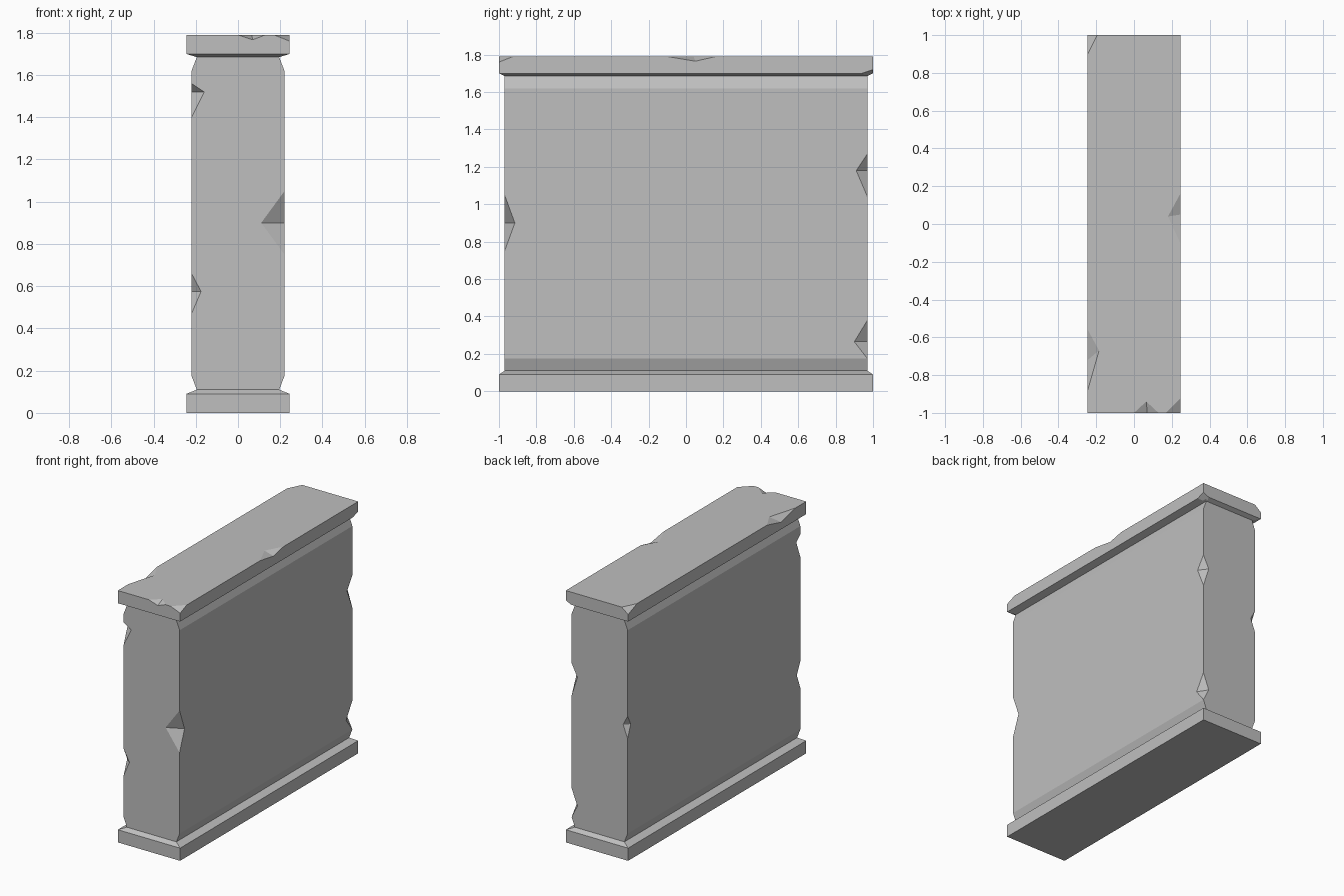
import bpy
import bmesh
from mathutils import Vector

default = bpy.data.objects.get("Cube")
if default:
    bpy.data.objects.remove(default, do_unlink=True)

stone = bpy.data.materials.new("grey stone")
stone.use_nodes = True
GREY = (0.52, 0.52, 0.52, 1)
stone.diffuse_color = GREY
stone.node_tree.nodes["Principled BSDF"].inputs["Base Color"].default_value = GREY


def loft(name, sections):
    """Stack rectangles (half x, half y, z) into a closed solid."""
    bm = bmesh.new()
    rings = [[bm.verts.new((sx * hx, sy * hy, z))
              for sx, sy in ((-1, -1), (1, -1), (1, 1), (-1, 1))]
             for hx, hy, z in sections]
    for low, high in zip(rings, rings[1:]):
        for i in range(4):
            j = (i + 1) % 4
            bm.faces.new((low[i], low[j], high[j], high[i]))
    bm.faces.new(rings[0][::-1])
    bm.faces.new(rings[-1])
    mesh = bpy.data.meshes.new(name)
    bm.to_mesh(mesh)
    bm.free()
    obj = bpy.data.objects.new(name, mesh)
    bpy.context.collection.objects.link(obj)
    mesh.materials.append(stone)
    return obj


def cut(target, points):
    """Subtract the hull of the points from the target."""
    bm = bmesh.new()
    for p in points:
        bm.verts.new(p)
    bmesh.ops.convex_hull(bm, input=bm.verts)
    bmesh.ops.recalc_face_normals(bm, faces=bm.faces)
    mesh = bpy.data.meshes.new("chip_cutter")
    bm.to_mesh(mesh)
    bm.free()
    mesh.materials.append(stone)
    cutter = bpy.data.objects.new("chip_cutter", mesh)
    bpy.context.collection.objects.link(cutter)
    cutter.hide_render = True
    mod = target.modifiers.new("chip", 'BOOLEAN')
    mod.operation, mod.solver, mod.object = 'DIFFERENCE', 'EXACT', cutter
    bpy.context.view_layer.objects.active = target
    bpy.ops.object.modifier_apply(modifier=mod.name)
    bpy.data.objects.remove(cutter, do_unlink=True)


def edge_chip(target, a, b, p, q):
    """V notch from a to b along an edge, p and q deepest on its two faces."""
    a, b, p, q = map(Vector, (a, b, p, q))
    mid = (p + q) / 2
    cut(target, (a + (a - mid) * 0.3, b + (b - mid) * 0.3,
                 p + (p - q) * 0.3, q + (q - p) * 0.3))


def corner_chip(target, corner, dx, dy, dz):
    """Slice a corner off; dx, dy, dz run inward along its edges."""
    c = Vector(corner)
    d = Vector((dx, dy, dz))
    apex = c - d * 0.5
    axes = (Vector((dx, 0, 0)), Vector((0, dy, 0)), Vector((0, 0, dz)))
    cut(target, [apex] + [apex + axis * 2.5 for axis in axes])


# Main parts
HX, HY = 0.22, 0.97
body = loft("wall_body", [(0.195, HY, 0.11), (HX, HY, 0.175),
                          (HX, HY, 1.62), (0.195, HY, 1.685)])
base = loft("base_slab", [(0.245, 1, 0), (0.245, 1, 0.09), (0.195, HY, 0.11)])
cap = loft("cap_slab", [(0.195, HY, 1.685), (0.245, 1, 1.70), (0.245, 1, 1.79)])

# Chips on the upright edges: side x, side y, bottom, deepest, top, x depth, y depth
for sx, sy, low, deep, high, dx, dy in (
        (1, -1, 0.75, 0.90, 1.05, 0.11, 0.055),
        (-1, -1, 1.40, 1.52, 1.56, 0.06, 0.045),
        (-1, -1, 0.47, 0.575, 0.66, 0.045, 0.04),
        (1, 1, 1.04, 1.18, 1.27, 0.045, 0.06),
        (1, 1, 0.175, 0.265, 0.38, 0.045, 0.07),
        (-1, 1, 0.85, 0.94, 1.01, 0.035, 0.035)):
    x, y = sx * HX, sy * HY
    edge_chip(body, (x, y, low), (x, y, high),
              (x - sx * dx, y, deep), (x, y - sy * dy, deep))

# Chips on the top edges of the cap
TOP = 1.79
edge_chip(cap, (0, -1, TOP), (0.13, -1, TOP), (0.07, -1, 1.767), (0.065, -0.94, TOP))
edge_chip(cap, (0.245, -0.1, TOP), (0.245, 0.16, TOP),
          (0.245, 0.05, 1.765), (0.18, 0.04, TOP))
edge_chip(cap, (-0.245, -0.88, TOP), (-0.245, -0.56, TOP),
          (-0.245, -0.72, 1.75), (-0.185, -0.67, TOP))

# Broken corners of the cap
corner_chip(cap, (0.245, -1, TOP), -0.075, 0.075, -0.03)
corner_chip(cap, (-0.245, 1, TOP), 0.05, -0.1, -0.04)
corner_chip(cap, (0.245, 1, 1.70), -0.045, -0.06, 0.02)
